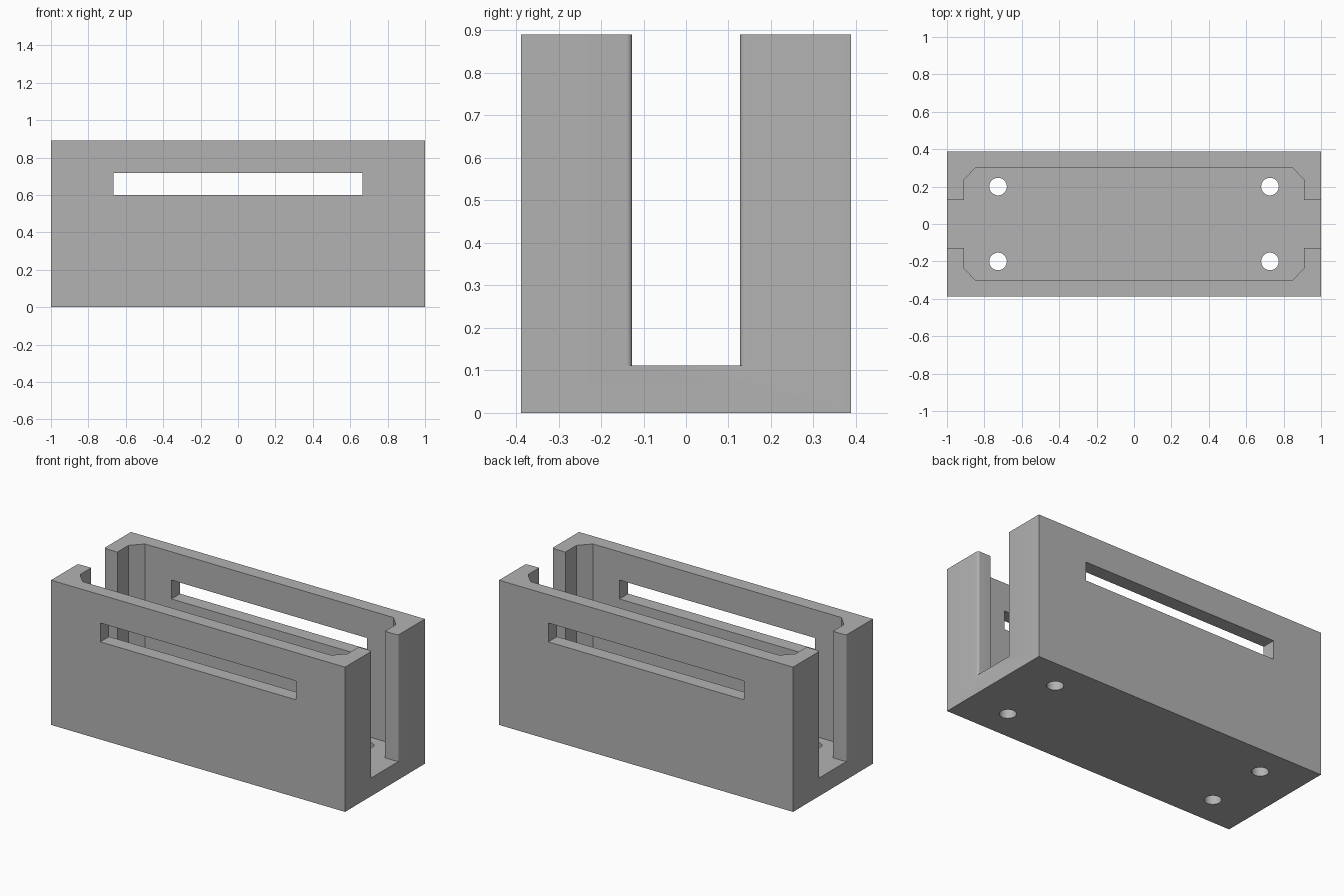
import bpy, bmesh, math

if "Cube" in bpy.data.objects:
    bpy.data.objects.remove(bpy.data.objects["Cube"])

LENGTH, WIDTH, HEIGHT, FLOOR = 2.0, 0.776, 0.89, 0.112


def prism(name, outline, z0, z1):
    """Extrude a counter-clockwise xy outline from z0 to z1."""
    bm = bmesh.new()
    face = bm.faces.new([bm.verts.new((x, y, z0)) for x, y in outline])
    top = bmesh.ops.extrude_face_region(bm, geom=[face])
    verts = [v for v in top["geom"] if isinstance(v, bmesh.types.BMVert)]
    bmesh.ops.translate(bm, verts=verts, vec=(0, 0, z1 - z0))
    bmesh.ops.recalc_face_normals(bm, faces=bm.faces)
    mesh = bpy.data.meshes.new(name)
    bm.to_mesh(mesh)
    bm.free()
    obj = bpy.data.objects.new(name, mesh)
    bpy.context.collection.objects.link(obj)
    return obj


def rectangle(hx, hy):
    return [(-hx, -hy), (hx, -hy), (hx, hy), (-hx, hy)]


def circle(cx, cy, r, n=32):
    return [(cx + r * math.cos(2 * math.pi * i / n),
             cy + r * math.sin(2 * math.pi * i / n)) for i in range(n)]


def cut(obj, cutter):
    mod = obj.modifiers.new("cut", "BOOLEAN")
    mod.operation = "DIFFERENCE"
    mod.solver = "EXACT"
    mod.object = cutter
    bpy.context.view_layer.objects.active = obj
    bpy.ops.object.modifier_apply(modifier=mod.name)
    bpy.data.objects.remove(cutter)


# Outer block
holder = prism("holder_body", rectangle(LENGTH / 2, WIDTH / 2), 0, HEIGHT)

# Chamfered cavity with open ends and rounded opening lips
gap, r = 0.127, 0.013
lip = [(1 - r + r * math.sin(a), gap + r - r * math.cos(a))
       for a in (math.radians(15 * i) for i in range(7))]
quarter = [(1.1, gap + r)] + lip[::-1] + [(0.91, gap), (0.91, 0.235), (0.845, 0.303)]
upper = quarter + [(-x, y) for x, y in reversed(quarter)]
cavity = upper + [(-x, -y) for x, y in upper]
cut(holder, prism("cavity_cutter", cavity, FLOOR, 1.0))

# Long window through both side walls
cut(holder, prism("window_cutter", rectangle(0.665, 0.5), 0.6, 0.716))

# Four screw holes in the floor
for sx in (-1, 1):
    for sy in (-1, 1):
        cut(holder, prism("screw_hole_cutter", circle(sx * 0.727, sy * 0.2, 0.047),
                          -0.1, 0.2))

# Plain grey plastic
grey = bpy.data.materials.new("grey plastic")
grey.diffuse_color = (0.45, 0.45, 0.45, 1)
grey.use_nodes = True
grey.node_tree.nodes["Principled BSDF"].inputs["Base Color"].default_value = grey.diffuse_color
holder.data.materials.clear()
holder.data.materials.append(grey)

# Smooth the round surfaces, keep the edges sharp
bpy.ops.object.select_all(action="DESELECT")
holder.select_set(True)
bpy.context.view_layer.objects.active = holder
bpy.ops.object.shade_smooth_by_angle(angle=math.radians(30))
